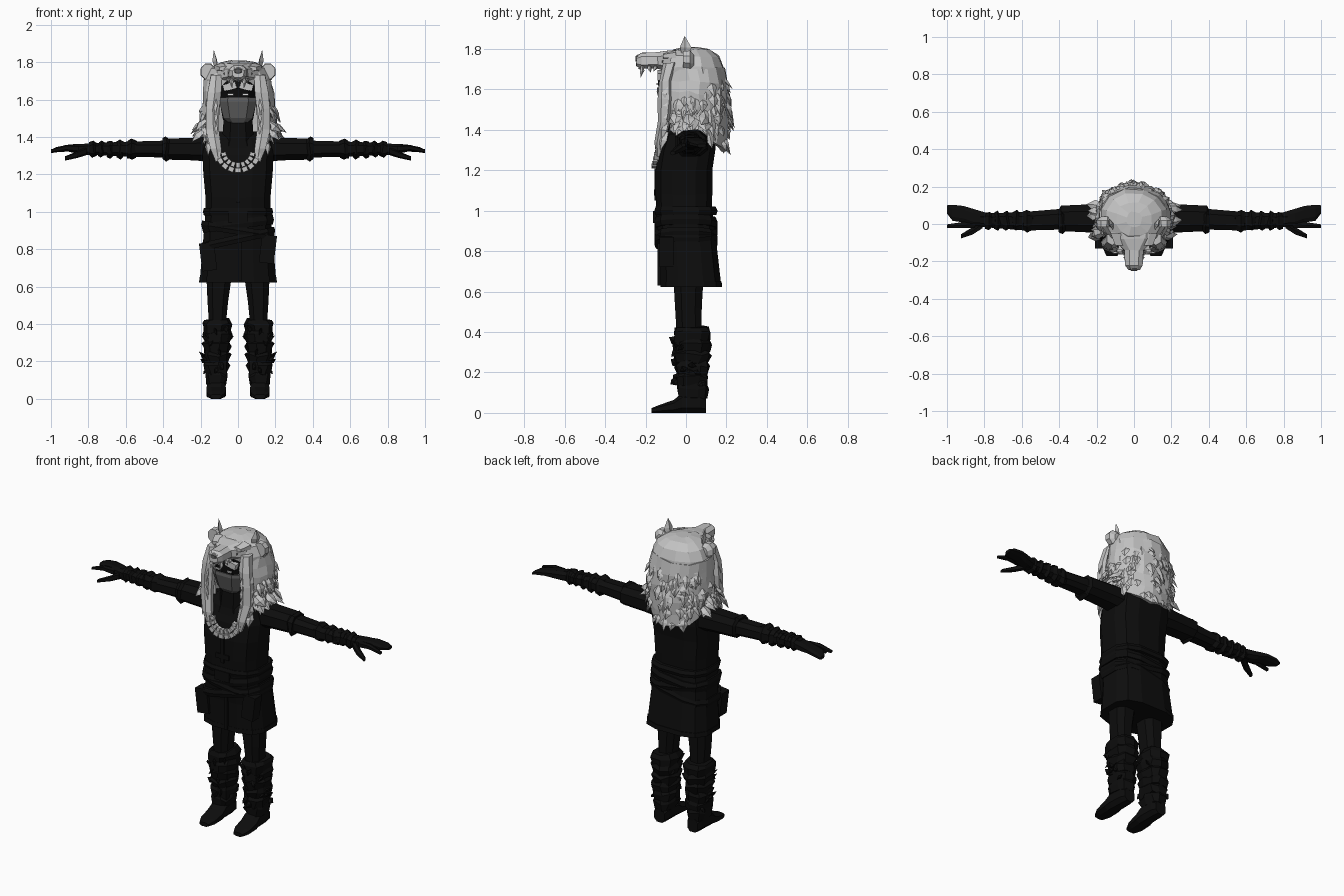
import bpy, bmesh, math, random
from math import sin, cos, pi, radians
from mathutils import Vector, Matrix

random.seed(4)
cube = bpy.data.objects.get("Cube")
if cube:
    bpy.data.objects.remove(cube)


def material(name, v):
    m = bpy.data.materials.new(name)
    m.use_nodes = True
    m.diffuse_color = (v, v, v, 1)
    m.node_tree.nodes["Principled BSDF"].inputs["Base Color"].default_value = (v, v, v, 1)
    return m


CLOTH = material("black cloth", 0.004)
PELT = material("grey pelt", 0.55)
MASK = material("dark grey mask", 0.12)
WHITE = material("pale eye", 0.75)


def finish(bm, name, mat, mirror=False):
    bmesh.ops.recalc_face_normals(bm, faces=bm.faces[:])
    me = bpy.data.meshes.new(name)
    bm.to_mesh(me)
    bm.free()
    me.materials.append(mat)
    ob = bpy.data.objects.new(name, me)
    bpy.context.collection.objects.link(ob)
    if mirror:
        ob.modifiers.new("mirror", 'MIRROR').use_mirror_merge = False
    return ob


def bridge(bm, rows, closed=True):
    n = len(rows[0])
    for lo, hi in zip(rows, rows[1:]):
        for i in range(n if closed else n - 1):
            j = (i + 1) % n
            bm.faces.new((lo[i], lo[j], hi[j], hi[i]))


def wobble(amount):
    return Vector([random.uniform(-amount, amount) for _ in range(3)])


def loft(name, mat, rings, axis='z', n=8, p=2.6, jitter=0, shear=0, mirror=False, bm=None):
    """Rings are (position on axis, centre a, centre b, radius a, radius b)."""
    own = bm is None
    bm = bm or bmesh.new()
    peak = max(abs(cos((i + .5) * 2 * pi / n)) for i in range(n)) ** (2 / p)
    rows = []
    for t, a, b, ra, rb in rings:
        row = []
        for i in range(n):
            w = (i + .5) * 2 * pi / n
            u, v = [math.copysign(abs(k) ** (2 / p) / peak, k) for k in (cos(w), sin(w))]
            u, v = a + ra * u, b + rb * v
            co = Vector({'z': (u, v, t), 'x': (t, u, v), 'y': (u, t, v)}[axis]) + wobble(jitter)
            co.z += shear * co.x
            row.append(bm.verts.new(co))
        rows.append(row)
    bridge(bm, rows)
    bm.faces.new(rows[0])
    bm.faces.new(rows[-1])
    if own:
        return finish(bm, name, mat, mirror)


def box(bm, centre, size, turn=0, axis='Y'):
    bmesh.ops.create_cube(bm, size=1, matrix=Matrix.Translation(centre)
                          @ Matrix.Rotation(turn, 4, axis) @ Matrix.Diagonal((*size, 1)))


def tuft(bm, base, direction, length, width, flat=.45):
    """A bent, flattened lock of fur ending in a point."""
    d = Vector(direction).normalized()
    side = d.cross(Vector((base[0], base[1] - .04, 0))).normalized()
    out = side.cross(d)
    rows = []
    for k, r in ((0, .7), (.45, 1)):
        c = Vector(base) + d * length * k + out * length * .1 * k
        rows.append([bm.verts.new(c + width * r * (side * cos(w) + out * flat * sin(w)))
                     for w in (0, pi / 2, pi, 3 * pi / 2)])
    bridge(bm, rows)
    bm.faces.new(rows[0])
    tip = bm.verts.new(Vector(base) + d * length + wobble(.01))
    for i in range(4):
        bm.faces.new((rows[1][i], rows[1][(i + 1) % 4], tip))


# Boots, legs and layered leg wraps
loft("boot", CLOTH, [(-.17, .118, .012, .03, .012), (-.13, .118, .02, .048, .02),
                     (-.06, .117, .032, .052, .032), (-.02, .116, .05, .05, .05),
                     (.07, .115, .05, .046, .05), (.1, .115, .04, .036, .04)], 'y', mirror=True)
loft("leg", CLOTH, [(.06, .115, .03, .045, .06), (.4, .11, .015, .045, .062),
                    (.52, .108, .012, .055, .066), (.68, .1, .012, .07, .075)], mirror=True)
bm = bmesh.new()
for i in range(6):
    z, r = .075 + i * .056, .054 + i * .003
    loft("", CLOTH, [(z, .115, .028, r, r + .018), (z + .045, .115, .03, r + .013, r + .03),
                     (z + .07, .115, .03, r, r + .014)], n=9, jitter=.009, bm=bm)
for i in range(14):
    w = random.uniform(0, 2 * pi)
    base = (.115 + .058 * cos(w), .03 + .075 * sin(w), random.uniform(.14, .38))
    tuft(bm, base, (cos(w), sin(w), random.choice((-.8, .5))), .04, .022)
finish(bm, "leg_wrap", CLOTH, True)

# Coat skirt, hem and torso
loft("coat_skirt", CLOTH, [(.625, 0, .025, .205, .15), (.8, 0, .015, .19, .14),
                           (.92, 0, .0, .18, .142), (1.02, 0, -.01, .172, .138)], n=12, p=3)
loft("coat_hem", CLOTH, [(.622, 0, .026, .208, .153), (.65, 0, .025, .206, .151)], n=12, p=3)
loft("torso", CLOTH, [(.98, 0, -.01, .172, .136), (1.08, 0, -.01, .174, .14),
                      (1.2, 0, -.01, .185, .14), (1.3, 0, .005, .19, .14),
                      (1.38, 0, .02, .18, .125), (1.43, 0, .02, .1, .08)], n=12, p=3)

# Belts, buckle, pouches and coat closure
for name, z, h, r, s in (("waist_belt", 1.0, .04, .182, 0), ("upper_sash", .935, .05, .186, .12),
                         ("middle_sash", .9, .045, .191, -.16), ("lower_sash", .855, .045, .193, .22)):
    loft(name, CLOTH, [(z - h / 2, 0, 0, r, .15), (z, 0, 0, r + .006, .157),
                       (z + h / 2, 0, -.002, r, .148)], n=12, p=3, shear=s)
bm = bmesh.new()
box(bm, (0, -.153, .97), (.1, .02, .06))
box(bm, (0, -.15, 1.09), (.09, .015, .03))
box(bm, (0, -.147, 1.15), (.02, .02, .2))
box(bm, (.01, -.13, .74), (.02, .02, .22))
for s in (-1, 1):
    box(bm, (s * .16, -.095, .78 + .02 * s), (.08, .07, .15), s * .12)
finish(bm, "buckle_and_pouches", CLOTH)

# Sleeves with rolled cuffs
loft("sleeve", CLOTH, [(.12, .03, 1.335, .08, .07), (.24, .03, 1.335, .075, .06),
                       (.39, .03, 1.335, .068, .056), (.4, .025, 1.335, .055, .045),
                       (.58, .015, 1.335, .05, .04), (.82, .02, 1.335, .035, .03)], 'x', mirror=True)
bm = bmesh.new()
for x, w, r in ((.385, .035, .064), (.57, .05, .055), (.63, .035, .052),
                (.68, .035, .048), (.73, .03, .046), (.775, .035, .044)):
    loft("", CLOTH, [(x - w / 2, .018, 1.335, r - .01, r - .014), (x, .018, 1.335, r + .004, r),
                     (x + w / 2, .018, 1.335, r - .006, r - .01)], 'x', jitter=.005, bm=bm)
finish(bm, "arm_wrap", CLOTH, True)

# Hands: palm with joined fingers, index finger and thumb
bm = bmesh.new()
loft("", CLOTH, [(.79, .025, 1.335, .035, .028), (.86, .035, 1.337, .046, .026),
                 (.91, .052, 1.34, .044, .018), (.97, .06, 1.332, .043, .014),
                 (1.0, .078, 1.322, .022, .009)], 'x', bm=bm)
loft("", CLOTH, [(.85, .0, 1.337, .02, .018), (.92, -.006, 1.342, .016, .014),
                 (1.0, -.012, 1.325, .01, .008)], 'x', n=6, bm=bm)
loft("", CLOTH, [(.81, .0, 1.325, .022, .02), (.86, -.035, 1.305, .02, .016),
                 (.925, -.066, 1.285, .011, .01)], 'x', n=6, bm=bm)
finish(bm, "hand", CLOTH, True)

# Neck, head, face mask and eyes
loft("neck", CLOTH, [(1.3, 0, -.03, .12, .1), (1.38, 0, -.02, .085, .09), (1.52, 0, -.01, .075, .085)])
loft("head", CLOTH, [(1.49, 0, .0, .08, .09), (1.6, 0, -.01, .1, .126),
                     (1.66, 0, -.01, .1, .13), (1.72, 0, 0, .09, .1)], p=3)
loft("face_mask", MASK, [(1.475, 0, -.055, .05, .05), (1.5, 0, -.06, .078, .062),
                         (1.59, 0, -.07, .1, .075), (1.61, 0, -.07, .098, .073)], p=3)
bm = bmesh.new()
box(bm, (.04, -.143, 1.627), (.03, .008, .009))
finish(bm, "eye", WHITE, True)

# Pelt skull cap with its forehead
loft("pelt_skull", PELT, [(1.655, 0, .045, .176, .145), (1.71, 0, .035, .172, .148),
                          (1.765, 0, .03, .145, .13), (1.797, 0, .025, .095, .09),
                          (1.808, 0, .025, .04, .04)], n=12, p=2.2, jitter=.004)

# Snout, brow, nose, upper teeth and ears
loft("snout", PELT, [(-.245, 0, 1.74, .03, .025), (-.22, 0, 1.742, .046, .038),
                     (-.14, 0, 1.743, .052, .04), (-.08, 0, 1.738, .11, .055),
                     (.0, 0, 1.735, .14, .06)], 'y', jitter=.002)
loft("nose", MASK, [(-.25, 0, 1.752, .016, .011), (-.235, 0, 1.755, .026, .018)], 'y', n=6)
bm = bmesh.new()
loft("", PELT, [(-.115, .07, 1.765, .03, .012), (-.05, .085, 1.77, .04, .022)], 'y', n=6, bm=bm)
for x, y, l in ((.035, -.215, .05), (.045, -.18, .025), (.05, -.15, .025), (.012, -.225, .025)):
    tuft(bm, (x, y, 1.715), (0, 0, -1), l, .011, 1)
box(bm, (.045, -.125, 1.67), (.07, .03, .035), .25)
finish(bm, "brow_and_teeth", PELT, True)
bm = bmesh.new()
box(bm, (.066, -.114, 1.74), (.022, .008, .012), .3)
finish(bm, "beast_eye", MASK, True)
bm = bmesh.new()
tuft(bm, (.115, .0, 1.765), (.12, 0, 1), .1, .03)
loft("", PELT, [(-.015, .162, 1.75, .036, .04), (.02, .16, 1.748, .04, .044),
                (.04, .15, 1.74, .025, .03)], 'y', n=8, p=2, bm=bm)
finish(bm, "ear", PELT, True)

# Mane: a shell open at the face, lower at the back
def mane_point(a, k):
    bottom = 1.41 - .11 * max(0, cos(a))
    z = 1.7 + (bottom - 1.7) * k
    bulge = sin(pi * min(k, .85))
    return Vector(((.168 + .016 * bulge) * sin(a), .04 + (.142 + .02 * bulge) * cos(a), z))


bm = bmesh.new()
rows = [[bm.verts.new(mane_point(radians(a), k / 5) + wobble(.008)) for a in range(-135, 136, 18)]
        for k in range(6)]
bridge(bm, rows, closed=False)
shell = finish(bm, "mane_shell", PELT)
solid = shell.modifiers.new("thickness", 'SOLIDIFY')
solid.thickness, solid.offset = .025, 0

# Fur locks over the back and sides of the mane
bm = bmesh.new()
for i in range(150):
    a = radians(random.uniform(-130, 130))
    k = random.uniform(.08 if cos(a) > .3 else .45, .95)
    base = mane_point(a, k)
    flare = random.uniform(.2, .6)
    tuft(bm, base, (sin(a) * flare, cos(a) * flare, -1), random.uniform(.06, .1),
         random.uniform(.016, .03))
for s in (-1, 1):
    for i in range(9):
        base = (s * random.uniform(.16, .2), random.uniform(-.07, .1), random.uniform(1.42, 1.49))
        tuft(bm, base, (s * .8, random.uniform(-.3, .3), -.7), .085, .03)
finish(bm, "mane_locks", PELT)

# Long strands framing the face
bm = bmesh.new()
loft("", PELT, [(1.27, .105, -.14, .012, .008), (1.34, .118, -.13, .026, .02),
                (1.44, .135, -.11, .034, .026), (1.55, .135, -.1, .036, .032),
                (1.64, .128, -.1, .034, .03), (1.73, .115, -.08, .03, .03)],
     n=6, p=2, jitter=.005, bm=bm)
for z in (1.62, 1.56, 1.5, 1.44, 1.39):
    tuft(bm, (.15, -.1, z), (.15, -.25, -1), .1, .026)
    tuft(bm, (.125, -.12, z - .02), (-.1, -.15, -1), .085, .018)
finish(bm, "face_strand", PELT, True)

# Collar of fang plates around the neck
bm = bmesh.new()
for i in range(-4, 5):
    a = i * radians(20)
    for r, w in ((.098, .03), (.07, .02)):
        z = 1.32 - r * cos(a)
        box(bm, (r * sin(a) * 1.1, -.158 + (z - 1.22) * .25, z), (w, .025, .026), -a)
finish(bm, "fang_collar", PELT)
